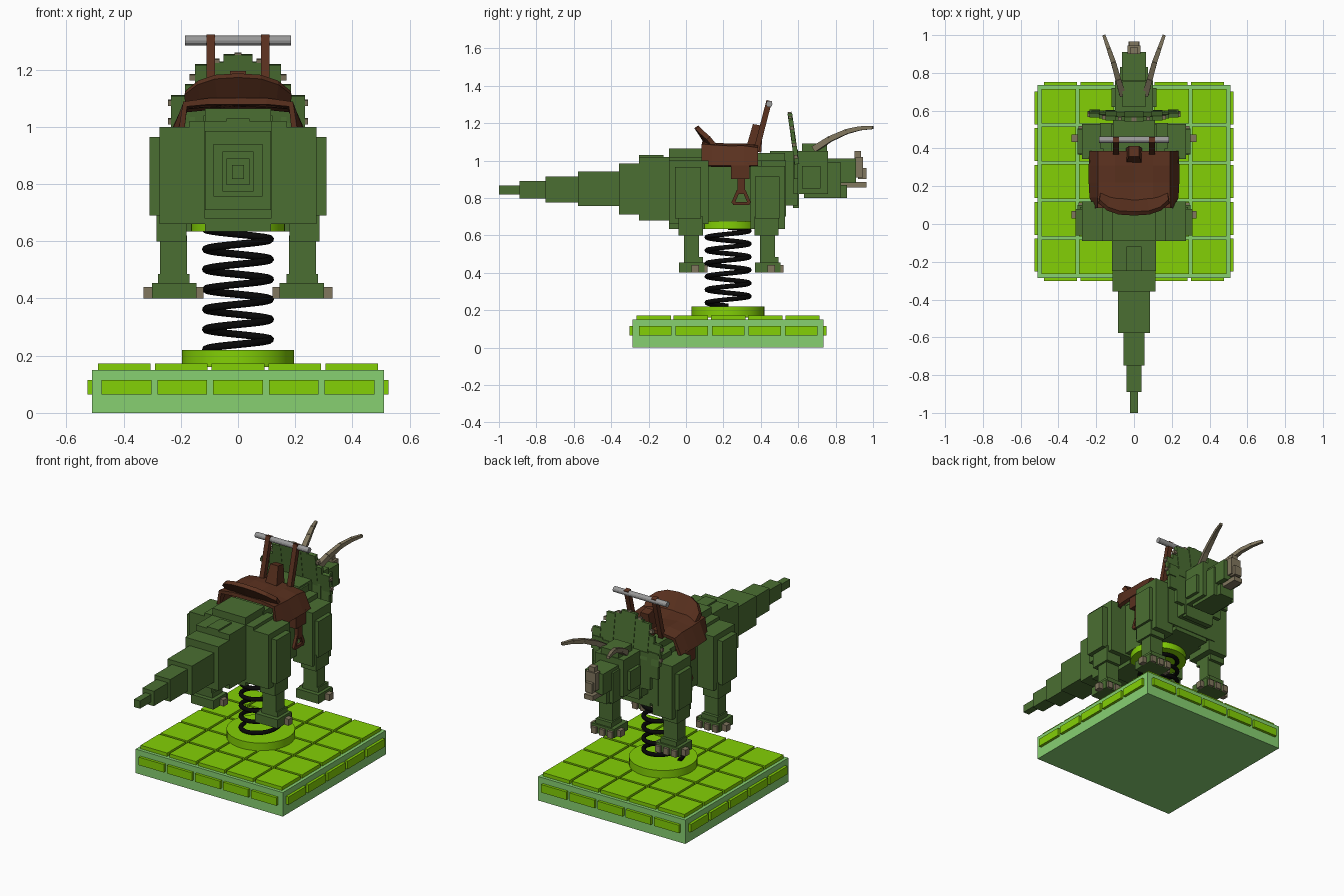
import bpy, bmesh, math
from mathutils import Matrix, Vector

if "Cube" in bpy.data.objects:
    bpy.data.objects.remove(bpy.data.objects["Cube"])


def material(name, *rgb):
    mat = bpy.data.materials.new(name)
    mat.use_nodes = True
    linear = [(c / 255) ** 2.2 for c in rgb] + [1]
    mat.diffuse_color = linear
    mat.node_tree.nodes["Principled BSDF"].inputs["Base Color"].default_value = linear
    return mat


HIDE = material("dark green hide", 76, 110, 53)
LIME = material("lime tile", 130, 207, 14)
MINT = material("light green base", 134, 207, 113)
LEATHER = material("brown leather", 90, 52, 36)
STEEL = material("grey metal", 152, 152, 152)
BLACK = material("black spring", 16, 16, 16)
BONE = material("tan horn", 128, 118, 95)
MIDDLE = .225  # y of base and spring


def finish(name, bm, mat):
    bmesh.ops.recalc_face_normals(bm, faces=bm.faces)
    mesh = bpy.data.meshes.new(name)
    bm.to_mesh(mesh)
    bm.free()
    mesh.materials.append(mat)
    obj = bpy.data.objects.new(name, mesh)
    bpy.context.collection.objects.link(obj)
    return obj


def add_box(bm, low, high, turn=None):
    low, high = Vector(low), Vector(high)
    place = Matrix.Translation((low + high) / 2) @ Matrix.Diagonal(high - low).to_4x4()
    bmesh.ops.create_cube(bm, size=1, matrix=(turn or Matrix()) @ place)


def blocks(name, mat, centred=(), paired=(), turn=None):
    """centred: half width, y range, z range; paired: x range, y range, z range"""
    bm = bmesh.new()
    for half, y0, y1, z0, z1 in centred:
        add_box(bm, (-half, y0, z0), (half, y1, z1), turn)
    for x0, x1, y0, y1, z0, z1 in paired:
        add_box(bm, (x0, y0, z0), (x1, y1, z1), turn)
        add_box(bm, (-x1, y0, z0), (-x0, y1, z1), turn)
    return finish(name, bm, mat)


def disc(name, mat, radius, bottom, top):
    bm = bmesh.new()
    bmesh.ops.create_cone(bm, cap_ends=True, segments=32, radius1=radius, radius2=radius,
                          depth=top - bottom,
                          matrix=Matrix.Translation((0, MIDDLE, (bottom + top) / 2)))
    return finish(name, bm, mat)


def rods(name, mat, paths):
    """square bars following paths of (point, thickness)"""
    bm = bmesh.new()
    for path in paths:
        for (a, ta), (b, tb) in zip(path, path[1:]):
            a, b = Vector(a), Vector(b)
            place = Matrix.Translation((a + b) / 2) @ (b - a).to_track_quat("Z", "Y").to_matrix().to_4x4()
            bmesh.ops.create_cone(bm, cap_ends=True, segments=4, radius1=ta * .707, radius2=tb * .707,
                                  depth=(b - a).length,
                                  matrix=place @ Matrix.Rotation(math.pi / 4, 4, "Z"))
    return finish(name, bm, mat)


def sheet(name, mat, rows, thickness):
    """each row is half a cross-section, mirrored across x = 0"""
    bm = bmesh.new()
    grid = []
    for row in rows:
        full = [(-x, y, z) for x, y, z in row] + [p for p in reversed(row) if p[0] > 0]
        grid.append([bm.verts.new(p) for p in full])
    for lower, upper in zip(grid, grid[1:]):
        for i in range(len(lower) - 1):
            bm.faces.new((lower[i], lower[i + 1], upper[i + 1], upper[i]))
    obj = finish(name, bm, mat)
    solid = obj.modifiers.new("thickness", "SOLIDIFY")
    solid.thickness = thickness
    solid.offset = 0
    return obj


# Tiled base
blocks("base", MINT, [(.51, MIDDLE - .51, MIDDLE + .51, 0, .15)])
bm = bmesh.new()
for i in range(-2, 3):
    for j in range(-2, 3):
        x, y = i * .199, MIDDLE + j * .199
        add_box(bm, (x - .092, y - .092, .14), (x + .092, y + .092, .172))
    for quarter in range(4):
        turn = Matrix.Translation((0, MIDDLE, 0)) @ Matrix.Rotation(quarter * math.pi / 2, 4, "Z")
        add_box(bm, (i * .195 - .087, .5, .065), (i * .195 + .087, .527, .115), turn)
finish("base_tiles", bm, LIME)

# Spring and its mounts
for obj in (disc("lower_mount", LIME, .195, .16, .22), disc("upper_mount", LIME, .165, .635, .69)):
    bpy.ops.object.select_all(action="DESELECT")
    obj.select_set(True)
    bpy.context.view_layer.objects.active = obj
    bpy.ops.object.shade_smooth_by_angle()
curve = bpy.data.curves.new("spring", "CURVE")
curve.dimensions = "3D"
curve.bevel_depth = .013
curve.bevel_resolution = 2
curve.use_fill_caps = True
turns, steps = 6, 28
spline = curve.splines.new("POLY")
spline.points.add(turns * steps)
for i, point in enumerate(spline.points):
    angle = i * math.tau / steps + math.pi
    point.co = (.113 * math.cos(angle), MIDDLE + .113 * math.sin(angle),
                .222 + .42 * i / (turns * steps), 1)
curve.materials.append(BLACK)
spring = bpy.data.objects.new("spring", curve)
bpy.context.collection.objects.link(spring)

# Tail and body
blocks("tail", HIDE, [
    (.021, -1, -.88, .818, .866), (.04, -.89, -.74, .797, .89), (.055, -.75, -.57, .775, .914),
    (.085, -.577, -.35, .757, .94), (.115, -.358, -.1, .71, .985), (.04, -.25, -.12, .98, 1.03)])
blocks("body", HIDE, [
    (.117, -.25, 0, .68, 1.02), (.115, -.09, .1, .635, 1.065), (.17, -.09, .12, .66, 1.02),
    (.165, .08, .45, .675, 1), (.12, .08, .53, .675, 1.04), (.18, .4, .535, .7, 1),
    (.11, .45, .6, .76, 1.05)])


# Legs with blocky feet and toes
def legs(name, y, thigh):
    blocks(name, HIDE, paired=thigh + [
        (.18, .285, y - .04, y + .09, .6, .7), (.178, .272, y - .01, y + .07, .47, .62),
        (.17, .28, y - .01, y + .09, .44, .485), (.145, .3, y - .037, y + .1, .4, .455)])
    blocks(name + "_toes", BONE, paired=[
        (.295, .33, y + .03, y + .07, .4, .44), (.12, .15, y + .03, y + .07, .4, .44),
        (.15, .185, y + .09, y + .115, .4, .44), (.205, .24, y + .09, y + .115, .4, .44),
        (.26, .295, y + .09, y + .115, .4, .44)])


legs("hind_legs", 0, [(.15, .275, -.09, .12, .66, 1), (.17, .31, -.06, .08, .69, .965)])
legs("front_legs", .405, [(.14, .275, .345, .53, .635, .97), (.17, .3, .37, .5, .69, .915)])

# Head
blocks("head", HIDE, [
    (.1, .59, .76, .82, 1.05), (.075, .63, .83, .8, .99), (.063, .72, .91, .88, 1.01),
    (.05, .7, .86, .8, .87), (.06, .62, .755, 1.04, 1.09)],
    [(.08, .12, .62, .72, .85, .97)])
blocks("beak", BONE, [(.035, .9, .945, .91, 1.02), (.025, .92, .965, .9, .96),
                      (.03, .82, .965, .855, .885), (.02, .9, .935, 1.02, 1.05)])
blocks("eyes", BONE, paired=[(.06, .085, .72, .75, .97, .995)])
blocks("pupils", BLACK, paired=[(.08, .09, .73, .742, .976, .988)])
rods("brow_horns", BONE, [
    [((s * .06, .685, 1.06), .034), ((s * .085, .77, 1.115), .03), ((s * .11, .86, 1.155), .026),
     ((s * .135, .93, 1.172), .022), ((s * .16, 1, 1.176), .016)] for s in (-1, 1)])

# Neck frill: upright lower plate, upper plate leaning over the neck
blocks("frill_lower", HIDE, [(.1, .572, .605, .745, 1.05), (.17, .575, .6, .82, 1.05)],
       [(.16, .225, .578, .6, .9, 1.06)])
lean = Matrix.Translation((0, .59, 1)) @ Matrix.Rotation(math.radians(8), 4, "X") @ Matrix.Translation((0, -.59, -1))
blocks("frill_upper", HIDE, [(.05, .578, .603, 1, 1.255)],
       [(.045, .1, .58, .6, 1, 1.23), (.09, .15, .578, .603, 1, 1.22),
        (.14, .185, .58, .6, 1, 1.15), (.18, .235, .578, .603, .98, 1.11)], lean)
blocks("frill_knobs", BONE, [(.012, .58, .6, 1.25, 1.262)],
       [(.065, .085, .58, .6, 1.225, 1.24), (.145, .17, .58, .6, 1.165, 1.185),
        (.23, .245, .58, .6, 1.075, 1.095), (.23, .245, .58, .6, 1.01, 1.03)], lean)

# Saddle seat, raised back, pommel
sheet("saddle_seat", LEATHER, [
    [(flap, y, .97), (.185, y, rim - .01), (.1, y, rim), (0, y, dip)]
    for y, flap, rim, dip in ((.085, .2, 1.09, 1.09), (.14, .225, 1.085, 1.08), (.22, .23, 1.08, 1.07),
                              (.31, .23, 1.08, 1.075), (.385, .225, 1.07, 1.08))], .022)
sheet("saddle_back", LEATHER, [
    [(.18, .16, 1.07), (.13, .14, 1.075), (.07, .13, 1.08), (0, .12, 1.08)],
    [(.185, .12, 1.12), (.14, .08, 1.155), (.08, .06, 1.175), (0, .055, 1.18)]], .025)
rods("pommel", LEATHER, [[((0, .36, 1.05), .085), ((0, .385, 1.19), .055)]])

# Stirrups hanging from the flaps
blocks("stirrup_straps", LEATHER, paired=[
    (.165, .235, .24, .34, .9, .985), (.2, .225, .275, .315, .82, .91)])
rods("stirrups", LEATHER, [
    [((s * .212, y, z), .018) for y, z in ((.28, .84), (.25, .77), (.34, .77), (.31, .84), (.28, .84))]
    for s in (-1, 1)])

# Handlebar
rods("handle_posts", LEATHER, [
    [((s * .095, .375, 1.05), .03), ((s * .095, .445, 1.32), .03)] for s in (-1, 1)])
bm = bmesh.new()
bmesh.ops.create_cone(bm, cap_ends=True, segments=12, radius1=.017, radius2=.017, depth=.37,
                      matrix=Matrix.Translation((0, .445, 1.302)) @ Matrix.Rotation(math.pi / 2, 4, "Y"))
finish("handlebar", bm, STEEL)
